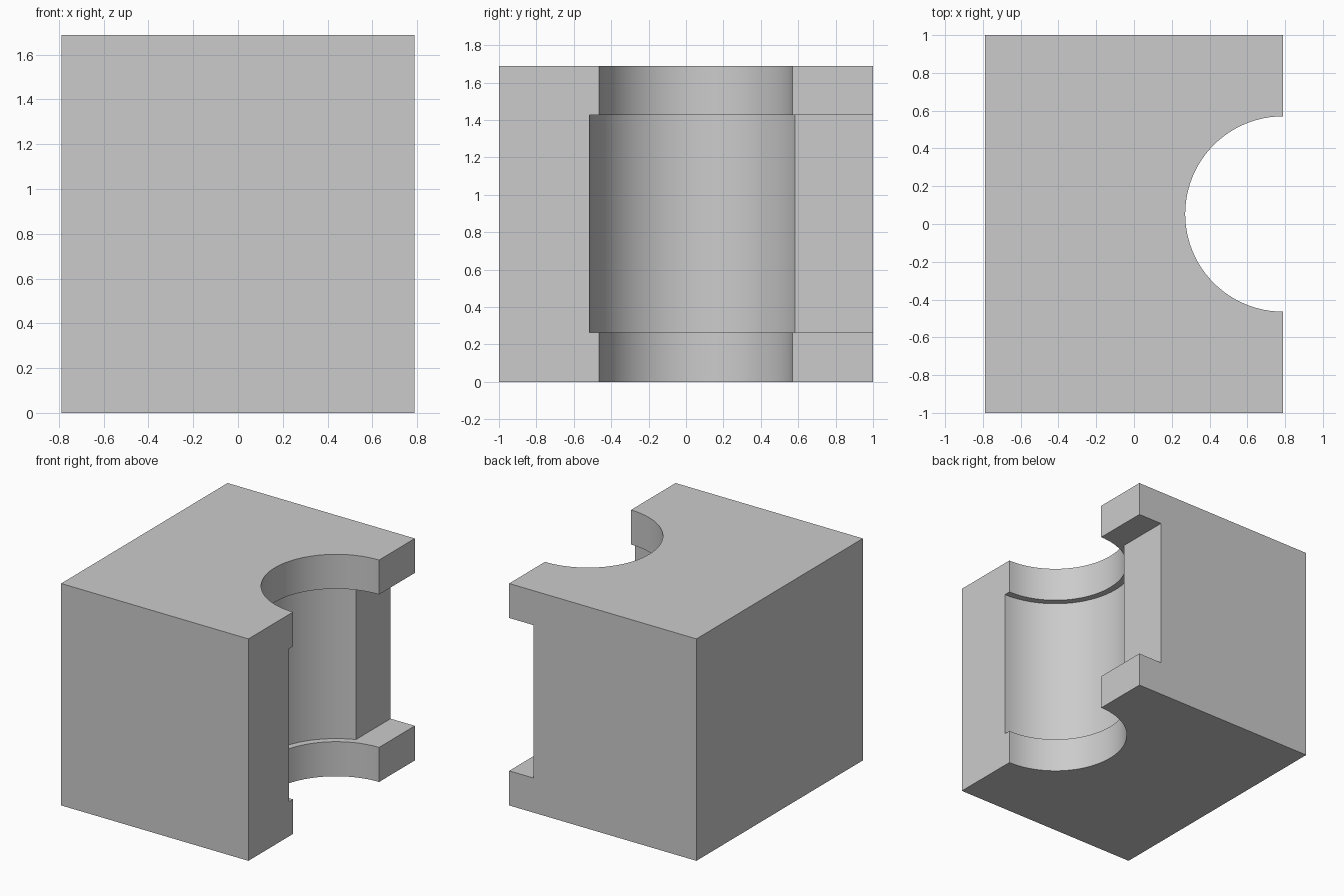
import bpy
import math

cube = bpy.data.objects.get("Cube")
if cube:
    bpy.data.objects.remove(cube, do_unlink=True)

HALF_X, HALF_Y, HEIGHT = 0.788, 1.0, 1.688
BORE_Y = 0.053
LOW, HIGH = 0.263, 1.426      # bottom and top of the wide middle section
STEP = 0.204                  # depth of the side recess

grey = bpy.data.materials.new("light_grey")
grey.use_nodes = True
grey.diffuse_color = (0.6, 0.6, 0.6, 1)
grey.node_tree.nodes["Principled BSDF"].inputs["Base Color"].default_value = (0.6, 0.6, 0.6, 1)


def box(name, low, high):
    middle = [(a + b) / 2 for a, b in zip(low, high)]
    bpy.ops.mesh.primitive_cube_add(size=1, location=middle)
    ob = bpy.context.object
    ob.name = name
    ob.scale = [b - a for a, b in zip(low, high)]
    bpy.ops.object.transform_apply(location=True, rotation=False, scale=True)
    ob.data.materials.append(grey)
    return ob


def bore(name, radius, bottom, top):
    bpy.ops.mesh.primitive_cylinder_add(
        vertices=96, radius=radius, depth=top - bottom,
        location=(HALF_X, BORE_Y, (bottom + top) / 2))
    ob = bpy.context.object
    ob.name = name
    ob.data.materials.append(grey)
    return ob


# Solid block
block = box("bearing_block", (-HALF_X, -HALF_Y, 0), (HALF_X, HALF_Y, HEIGHT))

# Half-round bore, its wider middle, and the recess running out to the back
cutters = [
    bore("bore_cutter", 0.517, -0.2, HEIGHT + 0.2),
    bore("wide_bore_cutter", 0.568, LOW, HIGH),
    box("recess_cutter", (HALF_X - STEP, BORE_Y, LOW), (HALF_X + 0.3, HALF_Y + 0.3, HIGH)),
]
bpy.ops.object.select_all(action="DESELECT")
block.select_set(True)
bpy.context.view_layer.objects.active = block
for cutter in cutters:
    cut = block.modifiers.new(cutter.name, "BOOLEAN")
    cut.operation = "DIFFERENCE"
    cut.solver = "EXACT"
    cut.object = cutter
    bpy.ops.object.modifier_apply(modifier=cut.name)
for cutter in cutters:
    bpy.data.objects.remove(cutter, do_unlink=True)

# Smooth bore walls with crisp edges
bpy.ops.object.shade_smooth_by_angle(angle=math.radians(30))
